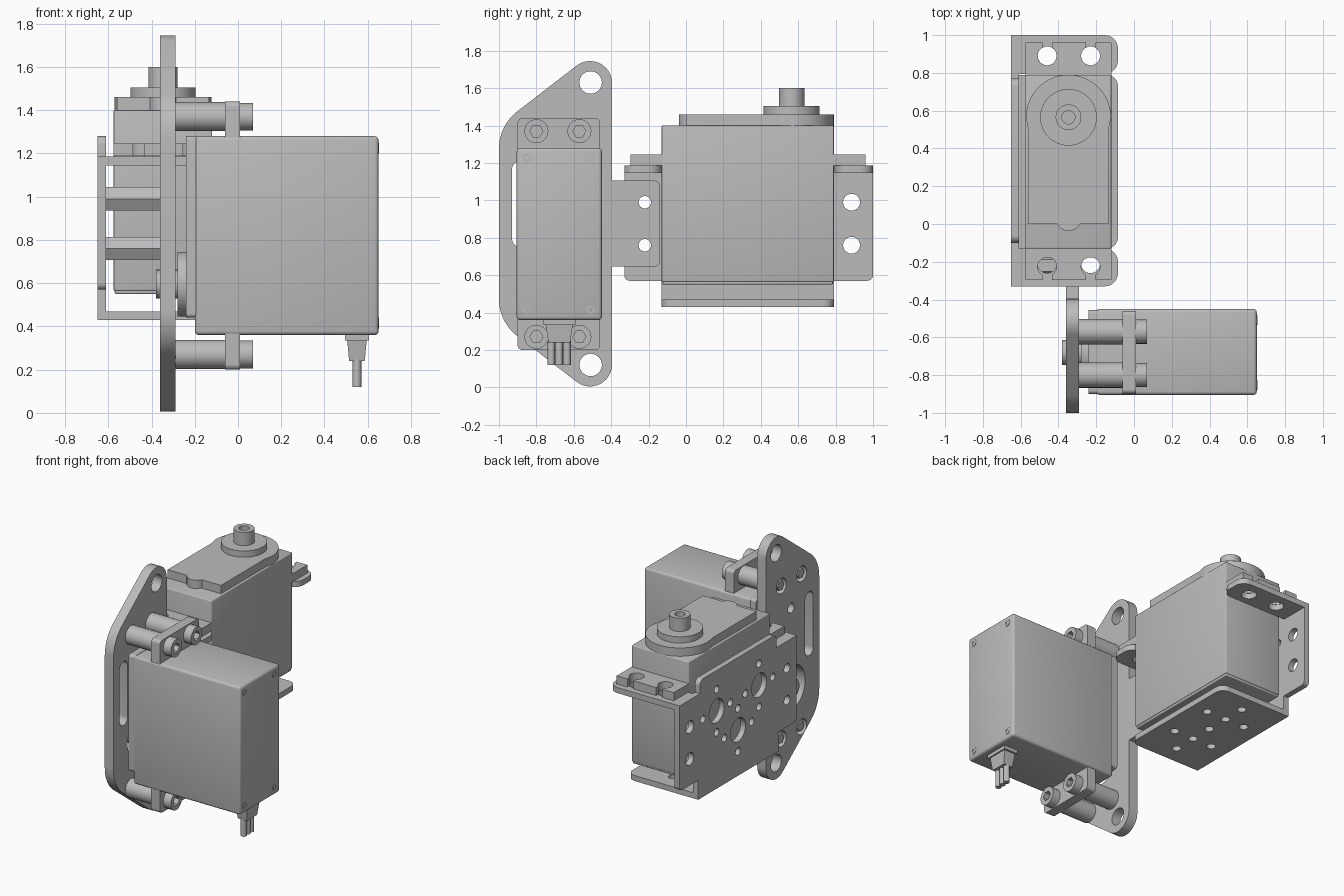
import bpy, bmesh, math
from mathutils import Vector, Matrix

if "Cube" in bpy.data.objects:
    bpy.data.objects.remove(bpy.data.objects["Cube"])

grey = bpy.data.materials.new("light grey")
grey.diffuse_color = (0.5, 0.5, 0.5, 1)
grey.use_nodes = True
grey.node_tree.nodes["Principled BSDF"].inputs["Base Color"].default_value = grey.diffuse_color

# 2D drawing axes (u, v) and the extrusion direction for each axis name
FRAMES = {
    'x': Matrix(((0, 0, 1, 0), (1, 0, 0, 0), (0, 1, 0, 0), (0, 0, 0, 1))),  # u=y, v=z
    'z': Matrix.Identity(4),                                               # u=x, v=y
}


def finish(name, bm):
    bmesh.ops.recalc_face_normals(bm, faces=bm.faces)
    me = bpy.data.meshes.new(name)
    bm.to_mesh(me)
    bm.free()
    me.shade_smooth()
    me.set_sharp_from_angle(angle=math.radians(32))
    me.materials.clear()
    me.materials.append(grey)
    ob = bpy.data.objects.new(name, me)
    bpy.context.scene.collection.objects.link(ob)
    return ob


def circle(u, v, r, n=32, start=0.0):
    return [(u + r * math.cos(start + 2 * math.pi * i / n),
             v + r * math.sin(start + 2 * math.pi * i / n)) for i in range(n)]


def arc(u, v, r, a0, a1, n=16):
    return [(u + r * math.cos(math.radians(a0 + (a1 - a0) * i / n)),
             v + r * math.sin(math.radians(a0 + (a1 - a0) * i / n))) for i in range(n + 1)]


def rounded(corners, n=8):
    """Outline from (u, v, radius) corners."""
    out = []
    for i, (u, v, r) in enumerate(corners):
        p = Vector((u, v))
        if r == 0:
            out.append((u, v))
            continue
        d1 = (Vector(corners[i - 1][:2]) - p).normalized()
        d2 = (Vector(corners[(i + 1) % len(corners)][:2]) - p).normalized()
        half = math.acos(max(-1, min(1, d1.dot(d2)))) / 2
        c = p + (d1 + d2).normalized() * (r / math.sin(half))
        t = r / math.tan(half)
        s, e = p + d1 * t - c, p + d2 * t - c
        a0 = math.atan2(s.y, s.x)
        da = (math.atan2(e.y, e.x) - a0 + math.pi) % (2 * math.pi) - math.pi
        out += [(c.x + r * math.cos(a0 + da * k / n), c.y + r * math.sin(a0 + da * k / n))
                for k in range(n + 1)]
    return out


def rect(u0, u1, v0, v1, r=0.0):
    return rounded([(u0, v0, r), (u1, v0, r), (u1, v1, r), (u0, v1, r)])


def prism(name, axis, lo, hi, outline, holes=()):
    """Extrude an outline with holes from lo to hi along an axis."""
    cu = bpy.data.curves.new(name, 'CURVE')
    cu.dimensions = '2D'
    cu.fill_mode = 'BOTH'
    cu.extrude = (hi - lo) / 2
    for pts in [outline, *holes]:
        sp = cu.splines.new('POLY')
        sp.points.add(len(pts) - 1)
        for q, (u, v) in zip(sp.points, pts):
            q.co = (u, v, 0, 1)
        sp.use_cyclic_u = True
    tmp = bpy.data.objects.new(name + "_curve", cu)
    bpy.context.scene.collection.objects.link(tmp)
    bpy.context.view_layer.update()
    me = bpy.data.meshes.new_from_object(tmp.evaluated_get(bpy.context.evaluated_depsgraph_get()))
    bm = bmesh.new()
    bm.from_mesh(me)
    bpy.data.objects.remove(tmp)
    bpy.data.curves.remove(cu)
    bpy.data.meshes.remove(me)
    bmesh.ops.remove_doubles(bm, verts=bm.verts, dist=1e-5)
    bm.transform(FRAMES[axis] @ Matrix.Translation((0, 0, (lo + hi) / 2)))
    return finish(name, bm)


def box(name, x, y, z, bevel=0.0, taper=1.0):
    """Box from ranges; taper scales the bottom end."""
    bm = bmesh.new()
    bmesh.ops.create_cube(bm, size=1)
    for v in bm.verts:
        k = taper if v.co.z < 0 else 1
        v.co = Vector(((x[0] + x[1]) / 2 + v.co.x * (x[1] - x[0]) * k,
                       (y[0] + y[1]) / 2 + v.co.y * (y[1] - y[0]) * k,
                       (z[0] + z[1]) / 2 + v.co.z * (z[1] - z[0])))
    if bevel:
        bmesh.ops.bevel(bm, geom=list(bm.edges), offset=bevel, segments=3,
                        profile=0.5, affect='EDGES')
    return finish(name, bm)


# Upright side plate with lugs, slot, horn opening and side tab
bolts = [(y, z) for y in (-0.80, -0.57) for z in (0.27, 1.37)]
tab_z = (0.76, 0.99)
plate = rounded([(-0.395, -0.117, 0.118), (-0.395, 0.645, 0), (-0.14, 0.645, 0.03),
                 (-0.14, 1.105, 0.03), (-0.395, 1.105, 0), (-0.395, 1.867, 0.118),
                 (-1.0, 1.40, 0.25), (-1.0, 0.35, 0.25)], 12)
prism("side_plate", 'x', -0.36, -0.29, plate,
      [circle(-0.51, z, 0.06) for z in (0.12, 1.63)]
      + [circle(y, z, 0.055) for y, z in bolts]
      + [circle(-0.22, z, 0.033) for z in tab_z]
      + [rect(-0.93, -0.84, 0.75, 1.21, 0.044),
         circle(-0.68, 1.17, 0.035), circle(-0.68, 0.595, 0.16, 48)])

# Hexagonal standoffs between plate tab and bracket
for z in tab_z:
    prism("hex_standoff", 'x', -0.61, -0.36, circle(-0.22, z, 0.062, 6), [circle(-0.22, z, 0.033)])

# Front servo: case, deck, mounting ear and output shaft
box("front_servo_case", (-0.2, 0.65), (-0.905, -0.45), (0.36, 1.28), 0.018)
prism("front_servo_deck", 'x', -0.24, -0.19, rect(-0.9, -0.455, 0.44, 1.28, 0.02))
prism("front_servo_ear", 'x', -0.06, 0.01, rect(-0.9, -0.46, 0.2, 1.44, 0.025))
prism("front_servo_boss", 'x', -0.28, -0.2, circle(-0.68, 0.595, 0.15, 48))
prism("front_servo_hub", 'x', -0.38, -0.28, circle(-0.68, 0.595, 0.067), [circle(-0.68, 0.595, 0.035)])
for y in (-0.85, -0.51):
    for z in (0.415, 1.225):
        prism("case_screw", 'x', 0.64, 0.653, circle(y, z, 0.025, 20), [circle(y, z, 0.013, 6)])

# Bolts with spacers, socket heads and hexagonal ends
for y, z in bolts:
    prism("spacer", 'x', -0.29, -0.06, circle(y, z, 0.067))
    prism("bolt_head_base", 'x', 0.005, 0.03, circle(y, z, 0.064))
    prism("bolt_head", 'x', 0.03, 0.07, circle(y, z, 0.064), [circle(y, z, 0.035, 6)])
    prism("bolt_end", 'x', -0.355, -0.28, circle(y, z, 0.036, 6))

# Cable boot and three wires
box("cable_boot_collar", (0.495, 0.605), (-0.765, -0.59), (0.335, 0.37))
box("cable_boot", (0.505, 0.595), (-0.75, -0.605), (0.24, 0.335), taper=0.8)
for y in (-0.72, -0.678, -0.636):
    prism("wire", 'z', 0.12, 0.25, circle(0.55, y, 0.02, 16))

# Rear servo: case, lower cap, deck, slotted ears and output shaft
CX, CY = -0.347, 0.332
box("rear_servo_case", (-0.575, -0.12), (-0.13, 0.79), (0.565, 1.40), 0.006)
box("rear_servo_cap", (-0.57, -0.125), (-0.125, 0.785), (0.55, 0.575), 0.006)
deck = ([(-0.56, 0.0), (CX - 0.06, 0.0)] + arc(CX, 0.03, 0.067, 207, 333)
        + [(CX + 0.06, 0.0), (-0.135, 0.0), (-0.135, 0.5)]
        + arc(CX, 0.565, 0.225, 0, 180, 32) + [(-0.56, 0.5)])
prism("rear_servo_deck", 'z', 1.39, 1.46, deck)
ear = [(-0.575, 0.75), (-0.12, 0.75), (-0.12, 0.96)]
for x in (-0.23, -0.46):
    ear += [(x + 0.025, 0.96)] + arc(x, 0.89, 0.05, 60, -240, 24) + [(x - 0.025, 0.96)]
ear.append((-0.575, 0.96))
for end, pts in (("back", ear), ("front", [(x, 2 * CY - y) for x, y in reversed(ear)])):
    prism("rear_servo_ear_" + end, 'z', 1.187, 1.245, pts)
prism("rear_servo_boss", 'z', 1.45, 1.505, circle(CX, 0.565, 0.15, 48))
prism("rear_servo_hub", 'z', 1.505, 1.60, circle(CX, 0.565, 0.068), [circle(CX, 0.565, 0.035)])

# Bracket back wall with horn holes, side tabs and raised centre
wall = rounded([(-0.13, 0.43, 0), (0.79, 0.43, 0), (0.79, 0.57, 0), (1.0, 0.57, 0.03),
                (1.0, 1.185, 0), (0.79, 1.185, 0), (0.77, 1.185, 0), (0.77, 1.28, 0.04),
                (-0.1, 1.28, 0.04), (-0.1, 1.185, 0), (-0.33, 1.185, 0),
                (-0.33, 0.57, 0.03), (-0.13, 0.57, 0)])
wall_holes = [circle(y, z, 0.045 if y > 0 else 0.033) for y in (-0.22, 0.885) for z in tab_z]
for y, z in ((0.098, 0.99), (0.58, 0.99), (0.337, 0.76)):
    wall_holes.append(circle(y, z, 0.085))
    wall_holes += [circle(y + dy, z + dz, 0.027, 16)
                   for dy, dz in ((0.155, 0), (-0.155, 0), (0, 0.155), (0, -0.155))]
prism("bracket_wall", 'x', -0.65, -0.61, wall, wall_holes)

# Bracket floor with a cross pattern of holes
floor_holes = [circle(-0.36, CY + 0.165 * k, 0.03, 16) for k in range(-2, 3)]
floor_holes += [circle(-0.36 + dx, CY + dy, 0.03, 16) for dx in (-0.155, 0.155) for dy in (-0.165, 0.165)]
prism("bracket_floor", 'z', 0.43, 0.47,
      rounded([(-0.65, -0.13, 0), (-0.085, -0.13, 0.06), (-0.085, 0.79, 0.06), (-0.65, 0.79, 0)]),
      floor_holes)

# Bracket flanges under the servo ears
for end, y0, y1, yh in (("front", -0.33, -0.13, -0.21), ("back", 0.795, 1.0, 0.89)):
    prism("bracket_flange_" + end, 'z', 1.145, 1.185,
          rounded([(-0.65, y0, 0), (-0.085, y0, 0.07), (-0.085, y1, 0.07), (-0.65, y1, 0)]),
          [circle(x, yh, 0.05) for x in (-0.46, -0.23)])
